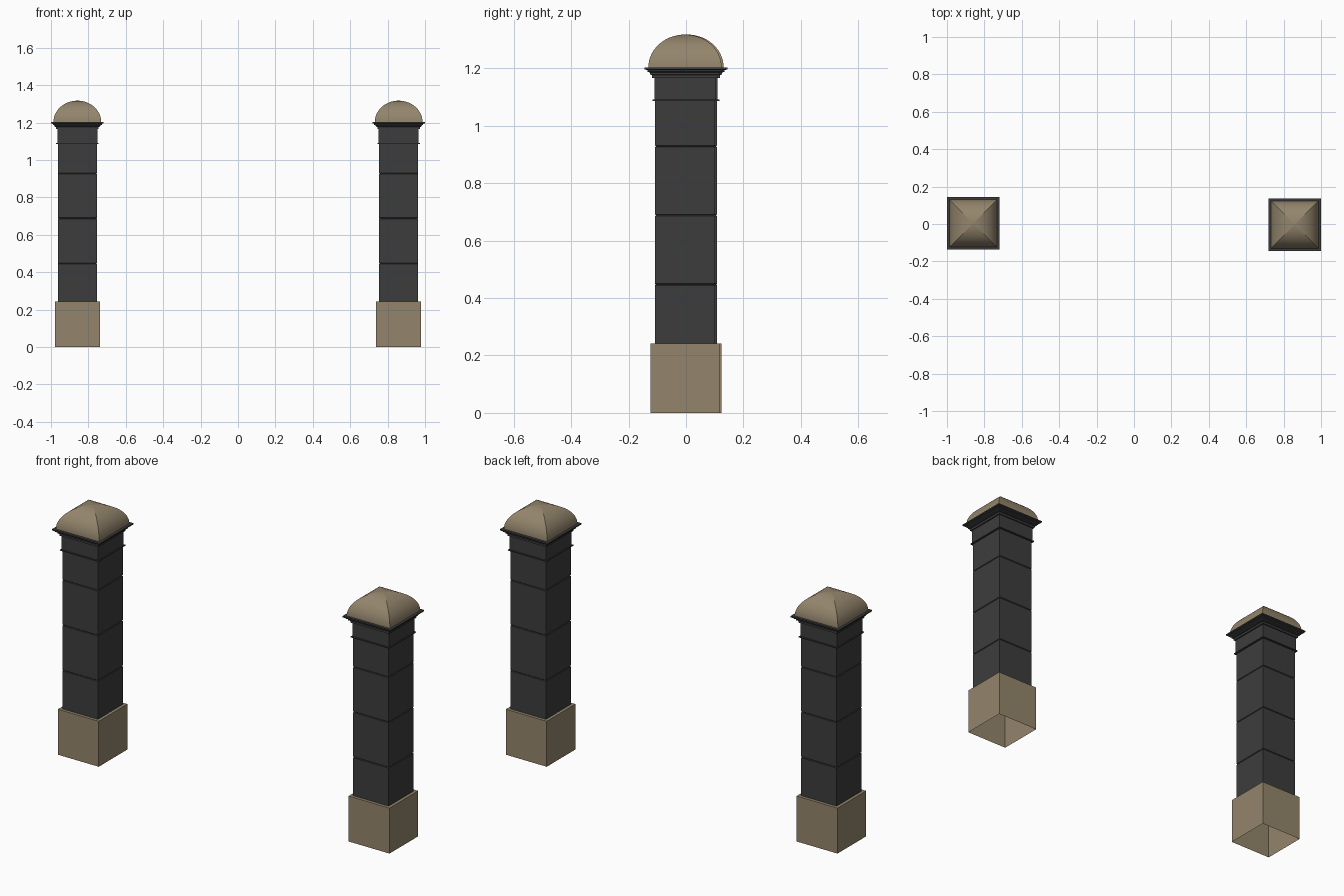
import bpy, bmesh, math

if "Cube" in bpy.data.objects:
    bpy.data.objects.remove(bpy.data.objects["Cube"])


def material(name, rgb):
    m = bpy.data.materials.new(name)
    m.diffuse_color = (*rgb, 1.0)
    m.use_nodes = True
    m.node_tree.nodes["Principled BSDF"].inputs["Base Color"].default_value = m.diffuse_color
    return m


STONE = material("tan stone", (0.295, 0.235, 0.150))
DARK = material("dark grey stone", (0.046, 0.046, 0.046))


def square_loft(name, profile, mat, centre, close_top=False, smooth=False):
    """Skin square rings given as (half width, z); half width 0 makes an apex."""
    bm = bmesh.new()
    rings = []
    for h, z in profile:
        if h == 0:
            rings.append([bm.verts.new((0, 0, z))] * 4)
        else:
            rings.append([bm.verts.new((sx * h, sy * h, z))
                          for sx, sy in ((-1, -1), (1, -1), (1, 1), (-1, 1))])
    for a, b in zip(rings, rings[1:]):
        for i in range(4):
            j = (i + 1) % 4
            corners = [a[i], a[j], b[j], b[i]]
            bm.faces.new(list(dict.fromkeys(corners)))
    if close_top:
        bm.faces.new(rings[-1])
    if smooth:
        for f in bm.faces:
            f.smooth = True
        # keep the four hip lines crisp
        for a, b in zip(rings, rings[1:]):
            for i in range(4):
                bm.edges.get((a[i], b[i])).smooth = False
    me = bpy.data.meshes.new(name)
    bm.to_mesh(me)
    bm.free()
    me.materials.append(mat)
    ob = bpy.data.objects.new(name, me)
    ob.location = (*centre, 0)
    bpy.context.collection.objects.link(ob)
    return ob


# Plinth: open underneath, narrow ledge around the shaft
BASE = [(0.1205, 0), (0.1205, 0.242), (0.1045, 0.242)]

# Shaft: stacked blocks separated by fine grooves
SHAFT = [(0.1045, 0.242)]
for z in (0.447, 0.688, 0.928):
    SHAFT += [(0.1045, z - 0.003), (0.1015, z), (0.1045, z + 0.003)]
SHAFT.append((0.1045, 1.086))

# Thin projecting band, neck block and stepped cornice
BAND = [(0.1045, 1.086), (0.1135, 1.086), (0.1135, 1.091), (0.107, 1.091)]
NECK = [(0.107, 1.091), (0.107, 1.165)]
CORNICE = [(0.107, 1.165), (0.114, 1.165), (0.114, 1.176), (0.122, 1.178),
           (0.122, 1.184), (0.131, 1.188), (0.131, 1.193), (0.141, 1.196),
           (0.141, 1.203), (0.1275, 1.203)]

# Square dome: quarter ellipse profile
N = 14
DOME = [(0.1275 * math.cos(math.pi / 2 * i / N),
         1.203 + 0.114 * math.sin(math.pi / 2 * i / N)) for i in range(N)]
DOME.append((0, 1.317))

for side, centre in (("left", (-0.859, 0.0035)), ("right", (0.859, -0.0035))):
    square_loft(side + "_base", BASE, STONE, centre)
    square_loft(side + "_shaft", SHAFT, DARK, centre)
    square_loft(side + "_band", BAND, DARK, centre)
    square_loft(side + "_neck", NECK, DARK, centre)
    square_loft(side + "_cornice", CORNICE, DARK, centre)
    square_loft(side + "_dome_cap", DOME, STONE, centre, smooth=True)
